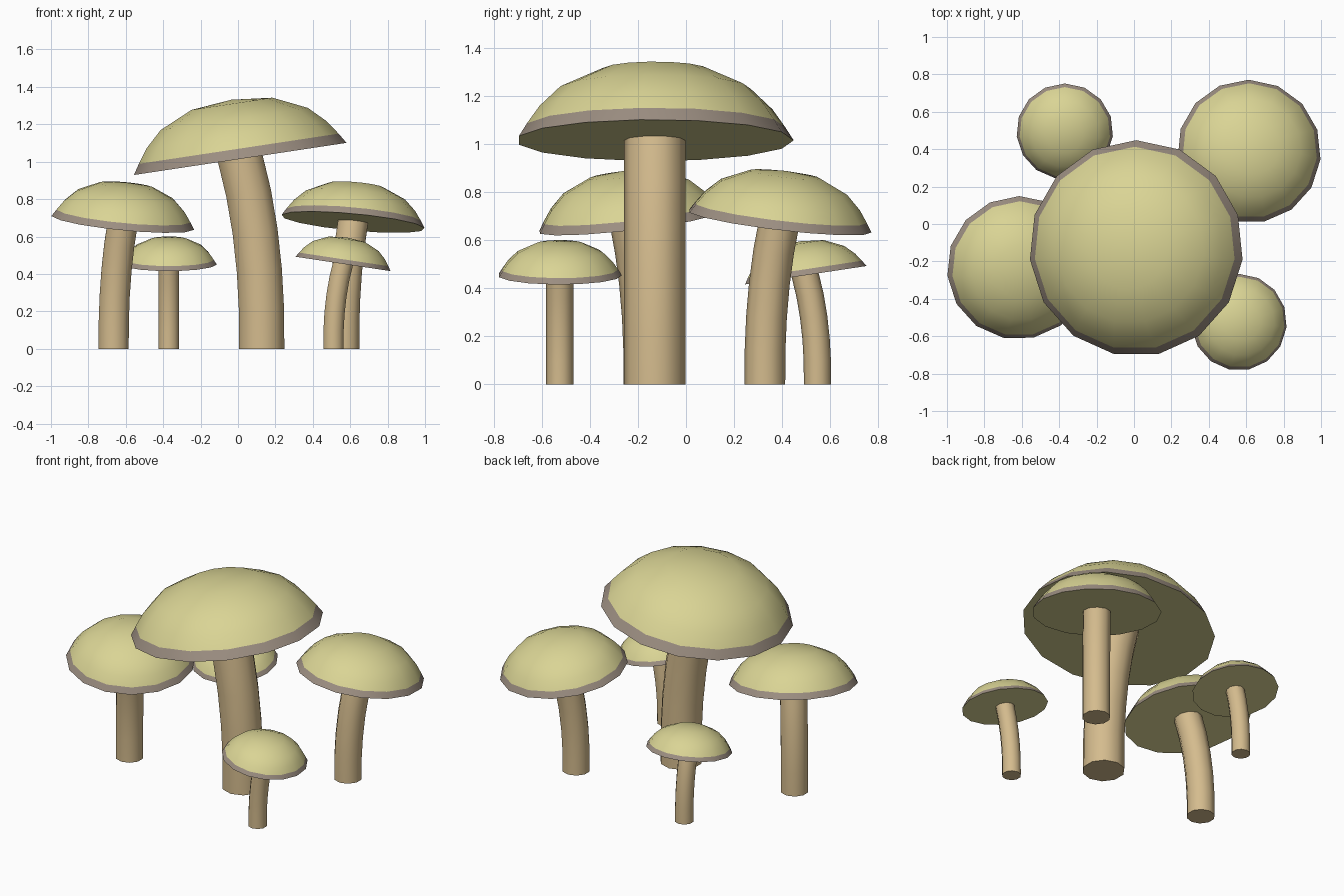
import bpy, bmesh, math
from mathutils import Matrix, Vector

if "Cube" in bpy.data.objects:
    bpy.data.objects.remove(bpy.data.objects["Cube"])

def material(name, color):
    m = bpy.data.materials.new(name)
    m.diffuse_color = (*color, 1)
    m.use_nodes = True
    m.node_tree.nodes["Principled BSDF"].inputs["Base Color"].default_value = m.diffuse_color
    return m

CAP = material("cap_green", (0.70, 0.66, 0.30))
RIM = material("rim_grey", (0.33, 0.27, 0.22))
STEM = material("stem_tan", (0.66, 0.50, 0.27))

# Cap outline (radius, height) from the rim to just below the crown
PROFILE = [(0.578, 0), (0.543, 0.055), (0.49, 0.13), (0.40, 0.216), (0.22, 0.298)]
CROWN = 0.32
# Stem path (sideways lean, height)
PATH = [(0, 0), (0.002, 0.22), (0.013, 0.42), (0.036, 0.63), (0.070, 0.83), (0.118, 1.03)]
CAP_SIDES, STEM_SIDES = 15, 10
TILT = 0.15

def loft(bm, rings):
    sides = []
    for a, b in zip(rings, rings[1:]):
        n = len(a)
        sides.append([bm.faces.new((a[i], a[(i + 1) % n], b[(i + 1) % n], b[i]))
                      for i in range(n)])
    return sides

def finish(bm, name, mats):
    bmesh.ops.recalc_face_normals(bm, faces=bm.faces)
    me = bpy.data.meshes.new(name)
    bm.to_mesh(me)
    bm.free()
    for m in mats:
        me.materials.append(m)
    ob = bpy.data.objects.new(name, me)
    bpy.context.collection.objects.link(ob)
    bpy.context.view_layer.objects.active = ob
    ob.select_set(True)
    bpy.ops.object.shade_smooth_by_angle(angle=math.radians(40))
    ob.select_set(False)

def ring(bm, n, radius, matrix):
    return [bm.verts.new(matrix @ Vector((radius * math.cos(a), radius * math.sin(a), 0)))
            for a in (math.pi / 2 + math.tau * i / n for i in range(n))]

def mushroom(name, x, y, scale, heading):
    h = math.radians(heading)
    lean = Vector((math.cos(h), math.sin(h), 0))
    axis = Vector((-lean.y, lean.x, 0))
    base = Matrix.Translation((x, y, 0)) @ Matrix.Scale(scale, 4)

    # Bent stem
    bm = bmesh.new()
    rings = []
    for i, (d, z) in enumerate(PATH):
        angle = 0.23 * (i / (len(PATH) - 1)) ** 1.3
        if i == len(PATH) - 1:
            angle = TILT
        m = base @ Matrix.Translation(lean * d + Vector((0, 0, z))) @ Matrix.Rotation(angle, 4, axis)
        rings.append(ring(bm, STEM_SIDES, 0.127, m))
    loft(bm, rings)
    bm.faces.new(rings[0])
    bm.faces.new(rings[-1])
    finish(bm, name + "_stem", [STEM])

    # Tilted cap with grey rim band and flat underside
    bm = bmesh.new()
    m = base @ Matrix.Translation(lean * 0.115 + Vector((0, 0, 1.015))) @ Matrix.Rotation(TILT, 4, axis)
    rings = [ring(bm, CAP_SIDES, r, m @ Matrix.Translation((0, 0, z))) for r, z in PROFILE]
    for f in loft(bm, rings)[0]:
        f.material_index = 1
    top = bm.verts.new(m @ Vector((0, 0, CROWN)))
    last = rings[-1]
    for i in range(CAP_SIDES):
        bm.faces.new((last[i], last[(i + 1) % CAP_SIDES], top))
    bm.faces.new(rings[0])
    finish(bm, name + "_cap", [CAP, RIM])

mushroom("large_mushroom", 0.127, -0.13, 1.0, 180)
mushroom("left_mushroom", -0.665, -0.175, 0.667, -50)
mushroom("back_right_mushroom", 0.568, 0.328, 0.667, 52)
mushroom("back_left_mushroom", -0.37, 0.547, 0.447, -90)
mushroom("front_right_mushroom", 0.51, -0.525, 0.447, 0)
